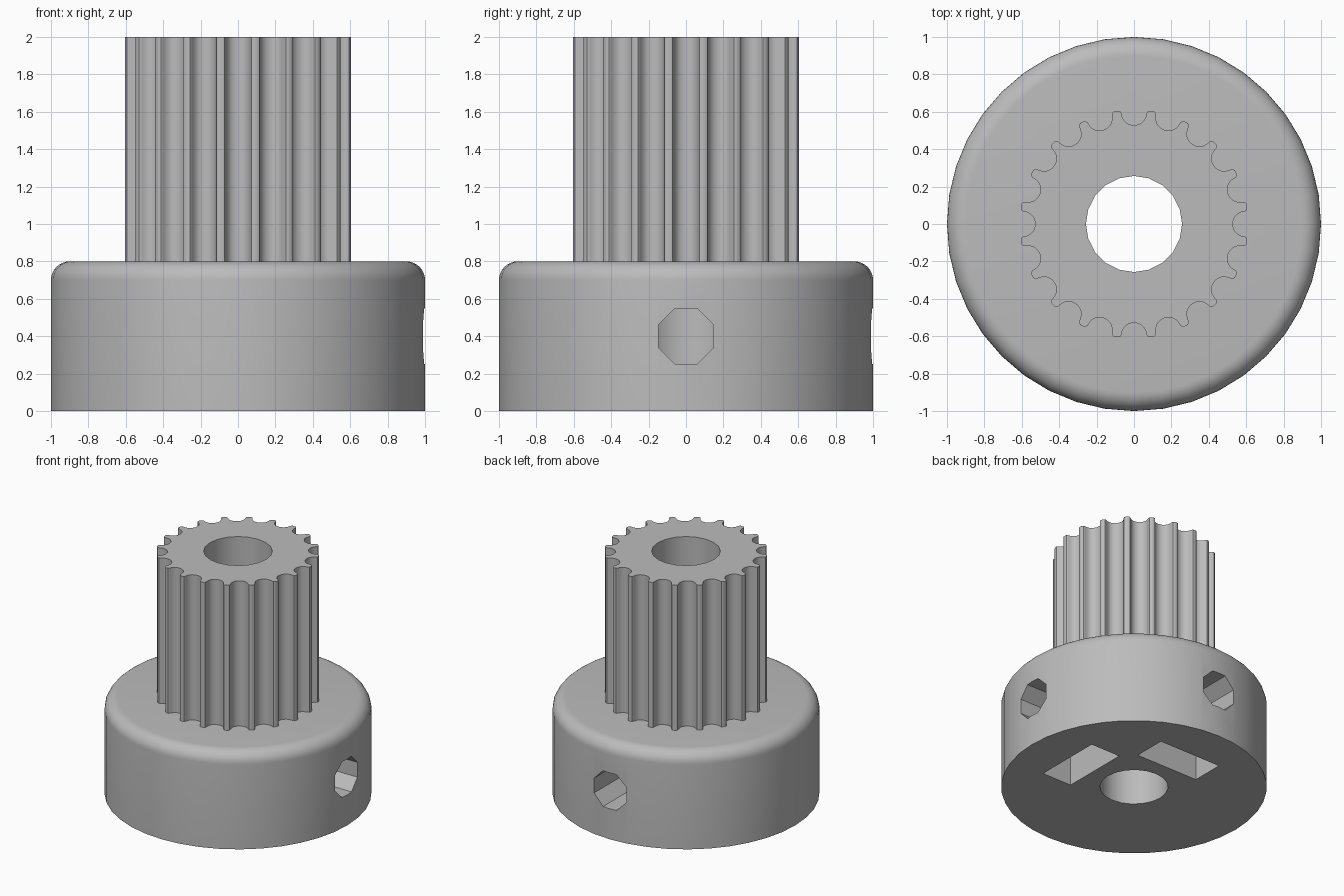
import bpy
import bmesh
from math import cos, sin, pi, sqrt, radians
from mathutils import Matrix

if "Cube" in bpy.data.objects:
    bpy.data.objects.remove(bpy.data.objects["Cube"])

TEETH = 20
HUB_R, HUB_H, FILLET = 1.0, 0.8, 0.1
TOP = 2.0
BORE_R = 0.257
TOOTH_R = 0.611

grey = bpy.data.materials.new("plain grey")
grey.use_nodes = True
grey.diffuse_color = (0.5, 0.5, 0.5, 1)
grey.node_tree.nodes["Principled BSDF"].inputs["Base Color"].default_value = (0.5, 0.5, 0.5, 1)


def ring(radius, count, turn=0.0):
    return [(radius * cos(2 * pi * i / count + turn), radius * sin(2 * pi * i / count + turn))
            for i in range(count)]


def finish(name, bm):
    bmesh.ops.recalc_face_normals(bm, faces=bm.faces)
    mesh = bpy.data.meshes.new(name)
    bm.to_mesh(mesh)
    bm.free()
    mesh.materials.append(grey)
    obj = bpy.data.objects.new(name, mesh)
    bpy.context.collection.objects.link(obj)
    return obj


def prism(name, outline, low, high, matrix=Matrix()):
    """Extrude a flat outline from low to high, then place it."""
    bm = bmesh.new()
    ends = [[bm.verts.new((x, y, z)) for x, y in outline] for z in (low, high)]
    for end in ends:
        bm.faces.new(end)
    n = len(outline)
    for i in range(n):
        j = (i + 1) % n
        bm.faces.new((ends[0][i], ends[0][j], ends[1][j], ends[1][i]))
    bm.transform(matrix)
    return finish(name, bm)


def cut(obj, cutter):
    cutter.hide_render = True
    mod = obj.modifiers.new("cut", "BOOLEAN")
    mod.operation = "DIFFERENCE"
    mod.solver = "EXACT"
    mod.object = cutter
    bpy.ops.object.select_all(action="DESELECT")
    bpy.context.view_layer.objects.active = obj
    obj.select_set(True)
    bpy.ops.object.modifier_apply(modifier=mod.name)
    bpy.data.objects.remove(cutter)


def smooth(obj):
    bpy.ops.object.select_all(action="DESELECT")
    bpy.context.view_layer.objects.active = obj
    obj.select_set(True)
    bpy.ops.object.shade_smooth_by_angle(angle=radians(30))


# Hub: stacked rings with a rounded upper rim
levels = [(HUB_R, 0.0)]
for i in range(9):
    a = pi / 2 * i / 8
    levels.append((HUB_R - FILLET + FILLET * cos(a), HUB_H - FILLET + FILLET * sin(a)))
bm = bmesh.new()
rings = [[bm.verts.new((x, y, z)) for x, y in ring(r, 40)] for r, z in levels]
for lower, upper in zip(rings, rings[1:]):
    for i in range(40):
        j = (i + 1) % 40
        bm.faces.new((lower[i], lower[j], upper[j], upper[i]))
bm.faces.new(rings[0])
bm.faces.new(rings[-1])
hub = finish("hub", bm)

# Toothed barrel: half a groove profile, mirrored and repeated round the axis
half_groove = [(0.085, 0), (0.0735, 0.0037), (0.0679, 0.0131), (0.0656, 0.0238),
               (0.0621, 0.0343), (0.0572, 0.0444), (0.0512, 0.054), (0.0406, 0.0637),
               (0.0282, 0.0707), (0.0144, 0.075)]
groove = [(-w, d) for w, d in half_groove] + [(0, 0.0766)] + half_groove[::-1]
shoulder = sqrt(TOOTH_R ** 2 - half_groove[0][0] ** 2)
outline = []
for t in range(TEETH):
    a = 2 * pi * t / TEETH
    for w, d in groove:
        r = shoulder - d
        outline.append((r * cos(a) - w * sin(a), r * sin(a) + w * cos(a)))
barrel = prism("toothed_barrel", outline, HUB_H, TOP)

# Shaft bore through both parts
for part in (hub, barrel):
    cut(part, prism("bore_cutter", ring(BORE_R, 20), -0.5, TOP + 0.5))

# Two nut pockets open at the bottom, each with an eight-sided screw hole
sideways = Matrix(((0, 0, 1, 0), (1, 0, 0, 0), (0, 1, 0, 0), (0, 0, 0, 1)))
pocket = [(-0.285, -0.2), (0.285, -0.2), (0.285, 0.565), (0, 0.73), (-0.285, 0.565)]
hole = [(y, z + 0.4) for y, z in ring(0.16, 8, pi / 8)]
for angle in (0, pi / 2):
    place = Matrix.Rotation(angle, 4, "Z") @ sideways
    cut(hub, prism("pocket_cutter", pocket, 0.385, 0.655, place))
    cut(hub, prism("screw_cutter", hole, 0.1, 1.2, place))

smooth(hub)
smooth(barrel)
